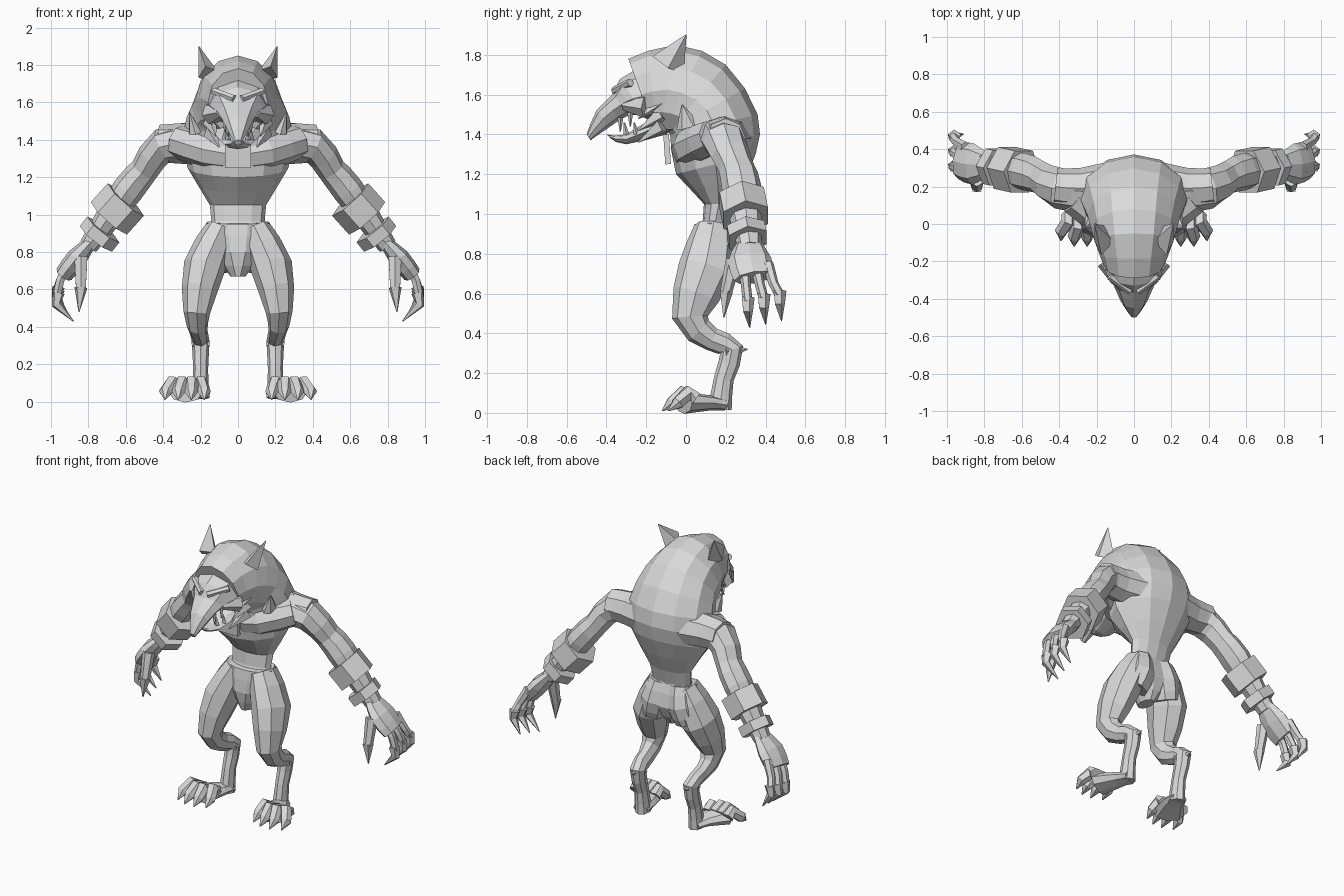
import bpy, bmesh, math
from mathutils import Vector

if bpy.data.objects.get("Cube"):
    bpy.data.objects.remove(bpy.data.objects["Cube"])

SHADE = (0.7, 0.7, 0.7, 1)
grey = bpy.data.materials.new("plain grey")
grey.use_nodes = True
grey.diffuse_color = SHADE
grey.node_tree.nodes["Principled BSDF"].inputs["Base Color"].default_value = SHADE

ACROSS, DEPTH = Vector((1, 0, 0)), Vector((0, 1, 0))
POINT = .003


def resample(rows, steps):
    """Pass a smooth curve through the rows, with some steps per span."""
    rows = [Vector(row) for row in rows]
    last = len(rows) - 1
    result = []
    for i in range(last):
        start, end = rows[i], rows[i + 1]
        leave = (end - rows[max(i - 1, 0)]) / 2
        arrive = (rows[min(i + 2, last)] - start) / 2
        for k in range(steps):
            t = k / steps
            ease = t * t * (3 - 2 * t)
            result.append(start.lerp(end, ease)
                          + leave * (t * (1 - t) ** 2) - arrive * (t * t * (1 - t)))
    return result + [rows[last]]


def oval(centre, u, v, sides, turn):
    angles = [math.tau * (i + turn) / sides for i in range(sides)]
    return [centre + u * math.cos(a) + v * math.sin(a) for a in angles]


def skin(name, rings):
    """Bridge equal rings of points into a capped, flat-shaded solid."""
    bm = bmesh.new()
    loops = [[bm.verts.new(point) for point in ring] for ring in rings]
    for a, b in zip(loops, loops[1:]):
        for i in range(len(a)):
            bm.faces.new((a[i - 1], a[i], b[i], b[i - 1]))
    bm.faces.new(loops[0])
    bm.faces.new(loops[-1])
    bmesh.ops.recalc_face_normals(bm, faces=bm.faces)
    mesh = bpy.data.meshes.new(name)
    bm.to_mesh(mesh)
    bm.free()
    mesh.materials.append(grey)
    bpy.context.collection.objects.link(bpy.data.objects.new(name, mesh))


def trunk(name, rows, steps=2, sides=10):
    """Loft on the centre plane; row = upper y, z, lower y, z, half width."""
    rings = []
    for upper_y, upper_z, lower_y, lower_z, width in resample(rows, steps):
        upper, lower = Vector((0, upper_y, upper_z)), Vector((0, lower_y, lower_z))
        rings.append(oval((upper + lower) / 2, ACROSS * width, (upper - lower) / 2, sides, 0))
    skin(name, rings)


def tube(name, rows, ref=DEPTH, ratio=1, steps=1, sides=6, turn=0):
    """Loft along a path; row = x, y, z, radius along ref."""
    rows = resample(rows, steps)
    points = [row.to_3d() for row in rows]
    last = len(points) - 1
    rings = []
    for i, point in enumerate(points):
        way = (points[min(i + 1, last)] - points[max(i - 1, 0)]).normalized()
        u = (ref - way * ref.dot(way)).normalized()
        radius = rows[i][3]
        rings.append(oval(point, u * radius, way.cross(u) * radius * ratio, sides, turn))
    skin(name, rings)


def pair(name, rows, **options):
    for side, sign in (("left", 1), ("right", -1)):
        tube(f"{side}_{name}", [(sign * x, *rest) for x, *rest in rows], **options)


def spike(name, base, tip, radius, **options):
    pair(name, [(*base, radius), (*tip, POINT)], **options)


# Hunched torso, ending in a hood of mane around the face
trunk("torso", [
    (.2, .9, .06, .9, .15), (.24, 1.05, .09, 1.05, .15), (.35, 1.3, -.05, 1.2, .27),
    (.36, 1.5, -.08, 1.4, .29), (.2, 1.75, -.1, 1.4, .25),
    (-.05, 1.85, -.14, 1.4, .21), (-.29, 1.78, -.16, 1.42, .16)], sides=12)
pair("pectoral", [(0, .02, 1.32, .09), (.15, .03, 1.34, .1), (.32, .14, 1.39, .09)],
     steps=2, sides=8)
pair("shoulder_blade", [(.1, .22, 1.38, .12), (.28, .19, 1.38, .11), (.42, .2, 1.38, .1)],
     steps=2, sides=8)
tube("neck_panel", [(0, -.09, 1.25, .1), (0, -.1, 1.4, .1)], ref=ACROSS, ratio=.2, sides=4, turn=.5)

# Hips with a tapering front panel
trunk("pelvis", [(.21, .96, .04, .95, .17), (.25, .8, .02, .8, .13), (.18, .67, .05, .67, .04)])
pair("buttock", [(.08, .15, .94, .08), (.1, .17, .82, .1), (.13, .15, .72, .09)],
     steps=2, sides=8)

# Skull with drooping muzzle, open jaw, brows and cheeks
trunk("skull_and_muzzle", [
    (-.2, 1.75, -.15, 1.45, .15), (-.33, 1.68, -.2, 1.48, .15), (-.37, 1.6, -.28, 1.5, .11),
    (-.45, 1.52, -.38, 1.44, .07), (-.5, 1.4, -.48, 1.37, .02)], sides=8)
trunk("lower_jaw", [(-.15, 1.5, -.1, 1.4, .14), (-.3, 1.4, -.3, 1.35, .07),
                    (-.4, 1.4, -.38, 1.38, .02)], sides=8)
pair("brow", [(.02, -.36, 1.62, .02), (.13, -.28, 1.66, .02)])
pair("cheekbone", [(.09, -.31, 1.55, .03), (.14, -.2, 1.54, .06)])

# Teeth, smaller and closer together towards the nose
for i in range(2):
    x, y = .07 - i / 60, -.28 - i / 20
    root = 1.51 - i / 40
    spike(f"upper_tooth_{i}", (x, y, root), (x, y, root - .07), .015, sides=4)
    spike(f"lower_tooth_{i}", (x, y + .03, 1.4), (x, y + .02, 1.46), .015, sides=4)

# Fur beside the jaw and on the collar
for i in range(3):
    z = 1.56 - i * .06
    spike(f"cheek_tuft_{i}", (.15, -.12, z), (.14 - i / 50, -.24, z - .08), .04, sides=4)
spike("collar_tuft", (.23, .01, 1.44), (.26, -.02, 1.55), .06, ratio=.6)

# Pointed ears
spike("ear", (.16, -.09, 1.75), (.21, 0, 1.9), .09, ratio=.6, sides=4)

# Arms with flat-sided bracers
pair("arm", [(.2, .17, 1.39, .12), (.4, .19, 1.37, .11), (.5, .25, 1.24, .09),
             (.59, .28, 1.13, .1), (.8, .32, .83, .06)], ratio=.85, steps=2, sides=8)
pair("upper_bracer", [(.6, .28, 1.08, .13), (.69, .3, .98, .13)], turn=.5)
pair("lower_bracer", [(.72, .3, .92, .11), (.76, .31, .87, .11)], turn=.5)

# Hands with a thumb, three hooked fingers and claws
pair("hand", [(.78, .32, .86, .06), (.86, .32, .77, .11), (.93, .34, .68, .1)],
     ratio=.5, steps=2, sides=8)
pair("thumb", [(.84, .24, .77, .04), (.84, .2, .6, .03)])
spike("thumb_claw", (.84, .2, .61), (.85, .19, .48), .036, sides=5)
for i in range(3):
    knuckle, tip = .29 + i * .06, .31 + i * .08
    lift = i / 60
    pair(f"finger_{i}", [(.9, knuckle, .75, .03), (.95, (knuckle + tip) / 2, .65, .025),
                         (.97, tip, .56 + lift, .025)])
    pair(f"finger_claw_{i}", [(.96, tip, .58 + lift, .035), (.97, tip, .52 + lift, .028),
                              (.88 + lift, tip + .01, .43 + lift, POINT)], sides=5)

# Legs bent backward at the hock
pair("leg", [(.09, .14, .93, .1), (.18, .1, .72, .14), (.22, .02, .48, .09),
             (.21, .13, .37, .06), (.2, .23, .32, .06), (.2, .19, .17, .05),
             (.2, .17, .02, .06)], ratio=.8, steps=2, sides=8)
spike("hock", (.2, .2, .31), (.2, .31, .32), .05, ref=ACROSS)

# Feet, then toes that arch over into claws
pair("foot", [(.2, .2, .04, .05), (.22, .12, .05, .07), (.28, -.01, .05, .1)],
     ref=ACROSS, ratio=.55, steps=2, sides=8)
for i in range(4):
    root, tip = .2 + i / 20, .18 + i * .07
    reach = -.05 if i in (1, 2) else -.02
    pair(f"toe_{i}", [(root, .05, .07, .04), (root, reach + .03, .1, .04),
                      (tip, reach - .02, .05, .035), (tip, reach - .07, .01, POINT)], ref=ACROSS)
